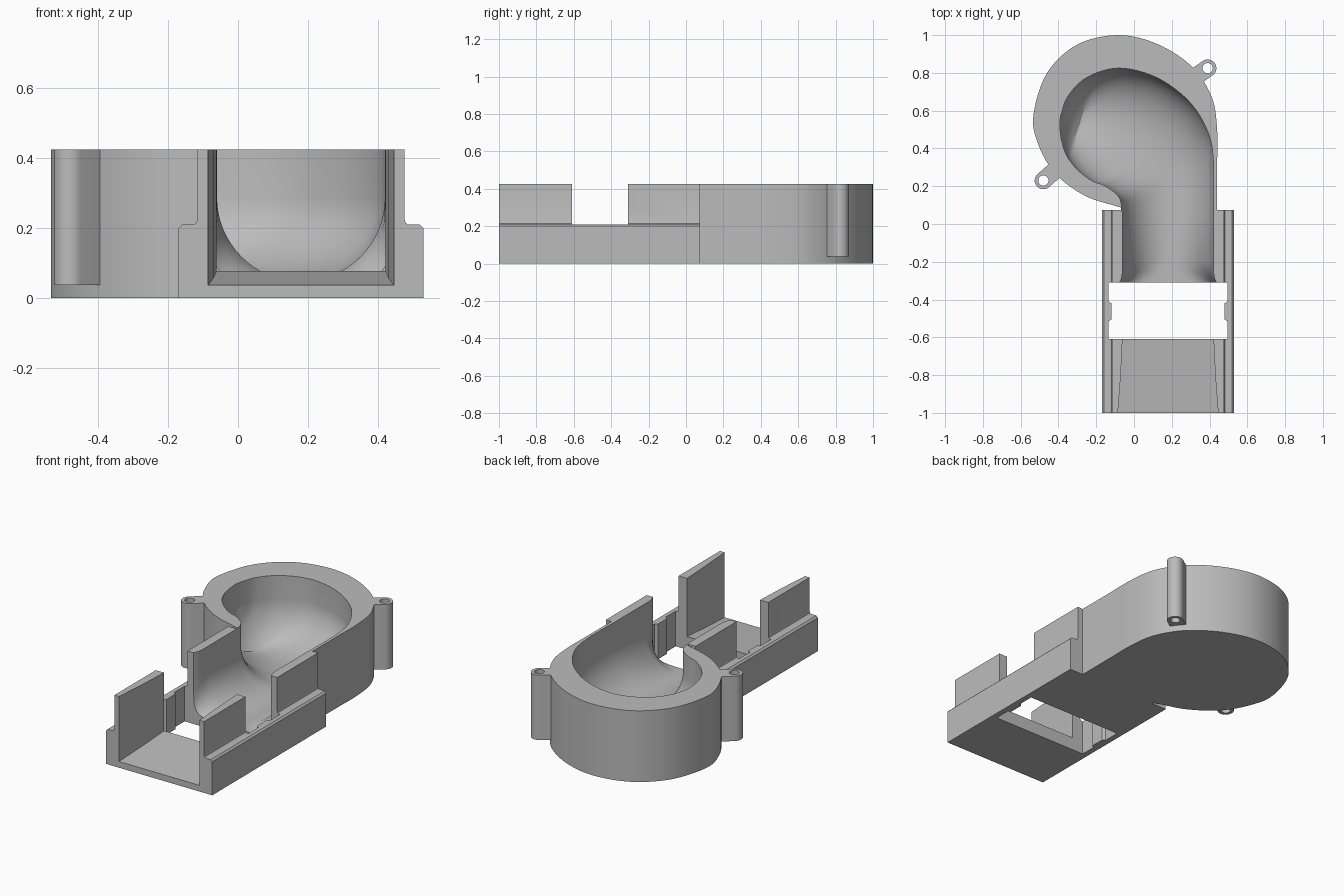
import bpy, bmesh
from math import sin, cos, pi, atan2
from mathutils import Vector

old = bpy.data.objects.get("Cube")
if old:
    bpy.data.objects.remove(old, do_unlink=True)

TOP, STEP = 0.425, 0.21      # rim height, side ledge height

grey = bpy.data.materials.new("light grey plastic")
grey.use_nodes = True
grey.diffuse_color = (0.5, 0.5, 0.5, 1)
grey.node_tree.nodes["Principled BSDF"].inputs["Base Color"].default_value = (0.5, 0.5, 0.5, 1)


def loft(name, loops):
    """Closed solid through a series of equal-length point loops."""
    bm = bmesh.new()
    rings = [[bm.verts.new(p) for p in loop] for loop in loops]
    n = len(rings[0])
    for a, b in zip(rings, rings[1:]):
        for i in range(n):
            j = (i + 1) % n
            bm.faces.new((a[i], a[j], b[j], b[i]))
    bm.faces.new(rings[0])
    bm.faces.new(rings[-1])
    bmesh.ops.recalc_face_normals(bm, faces=bm.faces)
    mesh = bpy.data.meshes.new(name)
    bm.to_mesh(mesh)
    bm.free()
    mesh.materials.append(grey)
    obj = bpy.data.objects.new(name, mesh)
    bpy.context.collection.objects.link(obj)
    return obj


def prism_z(name, outline, z0, z1):
    return loft(name, [[(p[0], p[1], z) for p in outline] for z in (z0, z1)])


def prism_y(name, outline, y0, y1):
    return loft(name, [[(p[0], y, p[1]) for p in outline] for y in (y0, y1)])


def rect(x0, x1, y0, y1):
    return [(x0, y0), (x1, y0), (x1, y1), (x0, y1)]


def spline(points, steps):
    """Smooth curve passing through points of any dimension."""
    pts = [Vector(p) for p in points]
    pts = [pts[0] * 2 - pts[1]] + pts + [pts[-1] * 2 - pts[-2]]
    out = []
    for a, b, c, d in zip(pts, pts[1:], pts[2:], pts[3:]):
        for k in range(steps):
            t = k / steps
            out.append(0.5 * (2 * b + (c - a) * t + (2 * a - 5 * b + 4 * c - d) * t * t
                              + (3 * b - a - 3 * c + d) * t ** 3))
    return out + [pts[-2]]


def combine(target, tool, operation):
    mod = target.modifiers.new("shape", 'BOOLEAN')
    mod.operation, mod.solver, mod.object = operation, 'EXACT', tool
    bpy.context.view_layer.objects.active = target
    bpy.ops.object.modifier_apply(modifier=mod.name)
    bpy.data.objects.remove(tool, do_unlink=True)


# Straight duct with a ledge along both sides
half = [(0.35, 0), (0.35, STEP - 0.01), (0.34, STEP), (0.307, STEP),
        (0.299, STEP + 0.005), (0.296, STEP + 0.015), (0.296, TOP)]
section = [(0.18 + x, z) for x, z in half] + [(0.18 - x, z) for x, z in reversed(half)]
housing = prism_y("fan_duct_housing", section, -1, 0.075)

# Scroll-shaped outer wall
scroll = spline([(0.44, 0.3), (0.44, 0.5), (0.412, 0.67), (0.31, 0.83), (0.13, 0.95),
                 (-0.08, 1.0), (-0.3, 0.95), (-0.46, 0.8), (-0.532, 0.58), (-0.51, 0.43),
                 (-0.42, 0.27), (-0.26, 0.15), (-0.07, 0.087)], 8)
scroll = [(0.44, -0.05)] + [tuple(p) for p in scroll] + [(-0.07, -0.05)]
combine(housing, prism_z("scroll_wall", scroll, 0, TOP), 'UNION')

# Screw ears: rounded outside, arm running into the scroll
ears = [((0.39, 0.825), (-0.82, -0.57)), ((-0.48, 0.23), (0.75, 0.66))]
for (cx, cy), (dx, dy) in ears:
    a0 = atan2(dy, dx)
    arc = [a0 + pi / 2 + pi * i / 20 for i in range(21)]
    outline = [(cx + 0.046 * cos(a), cy + 0.046 * sin(a)) for a in arc]
    outline += [(x + dx * 0.14, y + dy * 0.14) for x, y in (outline[-1], outline[0])]
    combine(housing, prism_z("screw_ear", outline, 0.038, TOP), 'UNION')

# Curved air passage: left edge, right edge and depth of each section
path = [(-0.06, 0.05, 0.42, 0.05), (-0.078, 0.14, 0.42, 0.33), (-0.15, 0.2, 0.39, 0.49),
        (-0.215, 0.225, 0.29, 0.65), (-0.27, 0.262, 0.12, 0.775), (-0.32, 0.31, -0.08, 0.825),
        (-0.36, 0.37, -0.25, 0.775), (-0.385, 0.45, -0.35, 0.675), (-0.393, 0.53, -0.389, 0.57)]
sections = [(Vector((-0.06 - f, y, 0.42 + f, y)), n)
            for y, n, f in ((-0.33, 6, 0.016), (-0.31, 6, 0.016), (-0.285, 4, 0.005),
                            (-0.25, 2.8, 0), (-0.2, 2, 0))]
sections += [(p, 2) for p in spline(path, 6)]
loops = []
for s, power in sections:
    left, right = Vector(s[:2]), Vector(s[2:])
    mid, arm = (left + right) / 2, (right - left) / 2
    depth = min(0.24, arm.length)
    loop = [(left.x, left.y, 0.5)]
    for i in range(33):
        a = pi * i / 32
        c = abs(cos(a)) ** (2 / power) * (-1 if i < 16 else 1)
        p = mid + arm * c
        loop.append((p.x, p.y, 0.288 - depth * abs(sin(a)) ** (2 / power)))
    loops.append(loop + [(right.x, right.y, 0.5)])
combine(housing, loft("air_passage", loops), 'DIFFERENCE')

# Flared mouth at the open end
mouth = [(y, [(0.18 - w, y, 0.5), (0.18 - w, y, z), (0.18 + w, y, z), (0.18 + w, y, 0.5)])
         for y, w, z in ((-1.02, 0.267, 0.035), (-0.8, 0.25, 0.058), (-0.59, 0.24, 0.08))]
combine(housing, loft("mouth_cut", [m[1] for m in mouth]), 'DIFFERENCE')

# Cross slot through the floor, with a small locating rib on each side
side = [(0.315, -0.61), (0.315, -0.515), (0.298, -0.505), (0.298, -0.42),
        (0.315, -0.41), (0.315, -0.31)]
slot = [(0.18 + x, y) for x, y in side] + [(0.18 - x, y) for x, y in reversed(side)]
combine(housing, prism_z("slot_cut", slot, -0.1, 0.6), 'DIFFERENCE')
combine(housing, prism_z("wall_gap_cut", rect(-0.3, 0.7, -0.61, -0.31), STEP, 0.6), 'DIFFERENCE')

# Screw holes
for (cx, cy), d in ears:
    ring = [(cx + 0.027 * cos(pi * i / 12), cy + 0.027 * sin(pi * i / 12)) for i in range(24)]
    combine(housing, prism_z("screw_hole", ring, -0.1, 0.6), 'DIFFERENCE')

bpy.ops.object.select_all(action='DESELECT')
housing.select_set(True)
bpy.context.view_layer.objects.active = housing
bpy.ops.object.shade_smooth_by_angle(angle=0.5)
